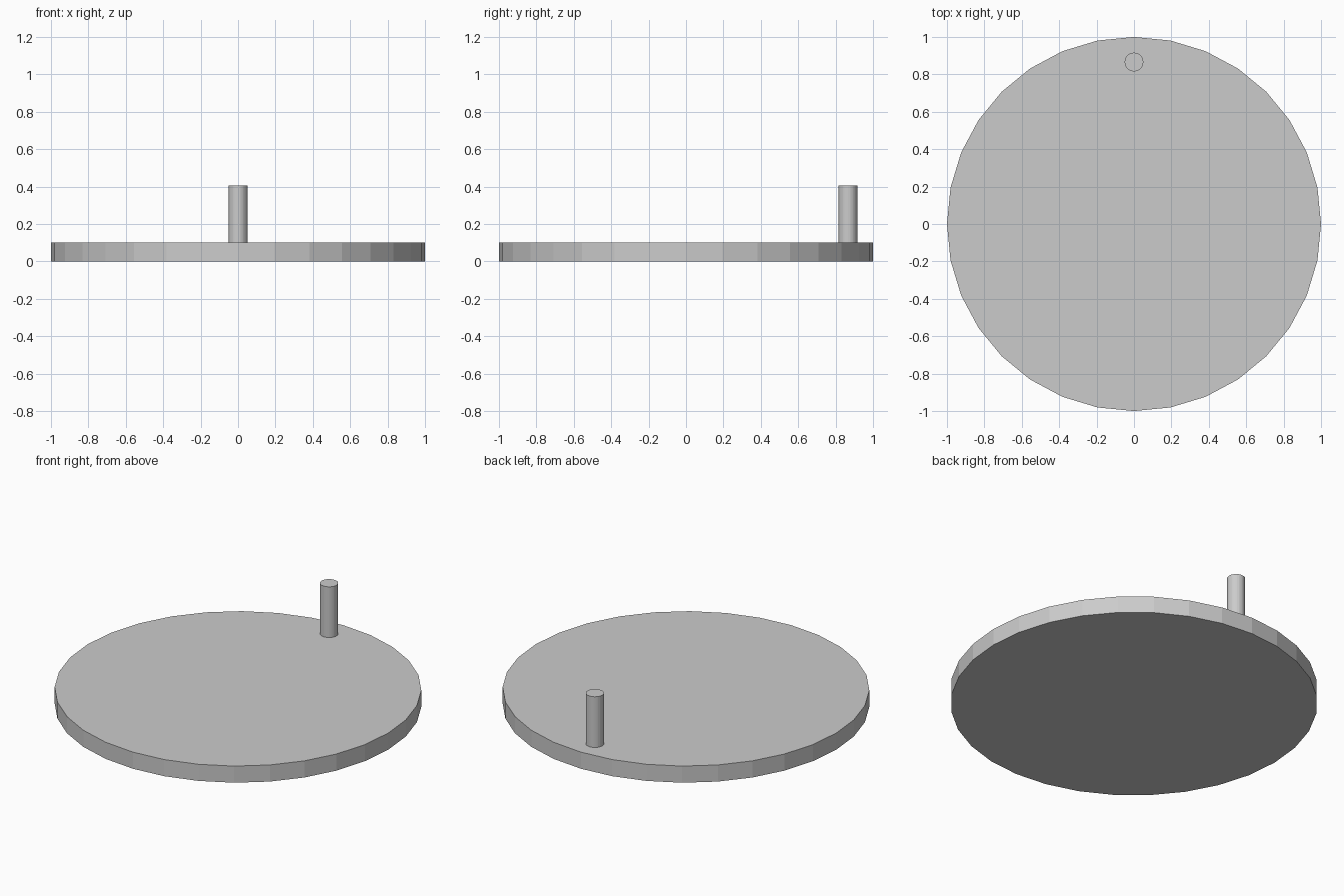
import bpy

if "Cube" in bpy.data.objects:
    bpy.data.objects.remove(bpy.data.objects["Cube"])


def add_cylinder(name, radius, z_bottom, z_top, y=0.0, sides=32):
    """Flat-sided upright cylinder spanning z_bottom to z_top."""
    bpy.ops.mesh.primitive_cylinder_add(
        vertices=sides, radius=radius, depth=z_top - z_bottom,
        location=(0, y, (z_bottom + z_top) / 2))
    obj = bpy.context.object
    obj.name = name
    return obj


# Round plate
add_cylinder("disc", 1.0, 0.0, 0.10)

# Upright handle peg near the back rim, seated slightly into the plate
add_cylinder("handle_peg", 0.05, 0.09, 0.405, y=0.866)
